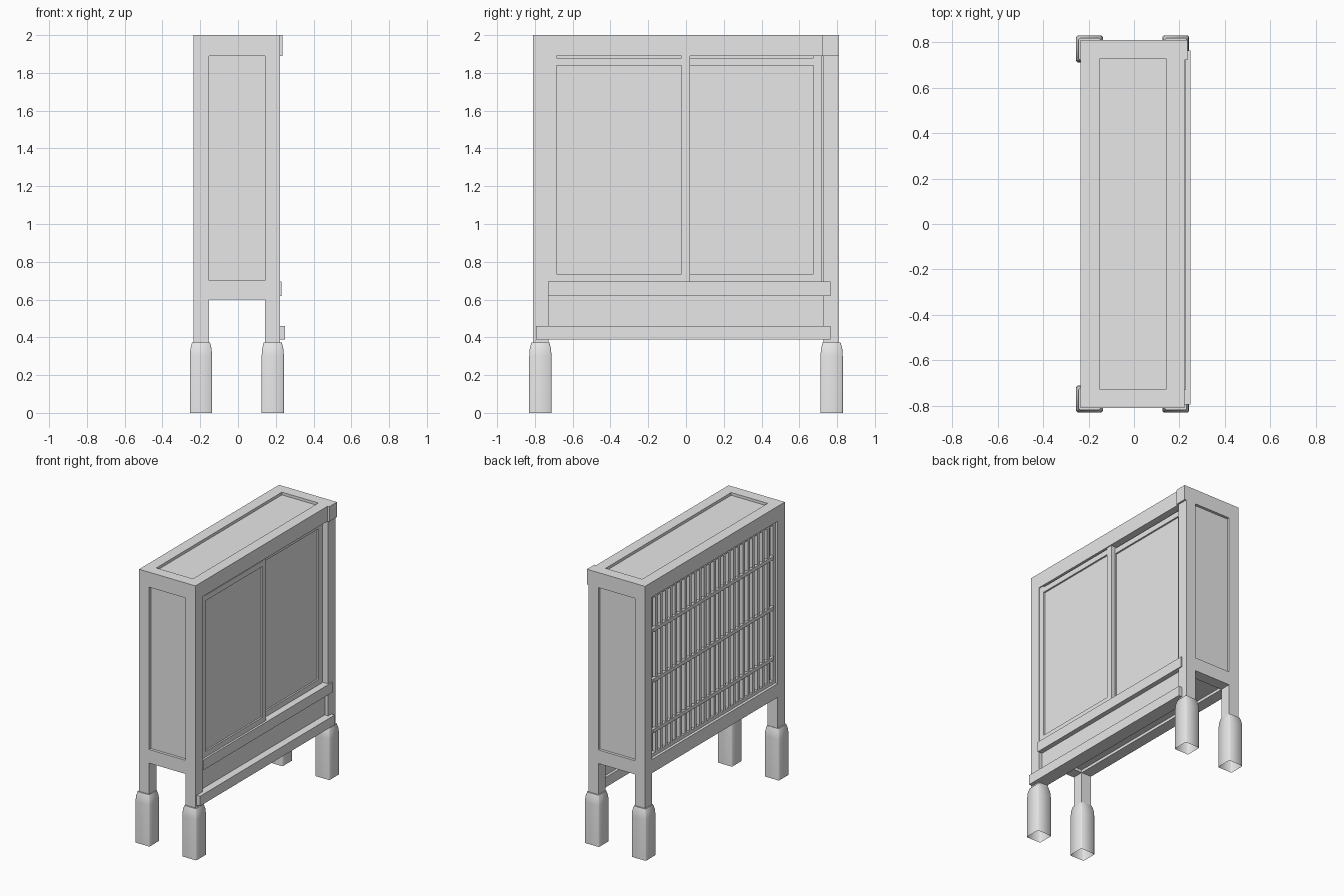
import bpy
import bmesh
from mathutils import Matrix, Vector

cube = bpy.data.objects.get("Cube")
if cube:
    bpy.data.objects.remove(cube, do_unlink=True)

grey = bpy.data.materials.new("plain_grey")
grey.use_nodes = True
grey.diffuse_color = (0.8, 0.8, 0.8, 1)
grey.node_tree.nodes["Principled BSDF"].inputs["Base Color"].default_value = (0.8, 0.8, 0.8, 1)


def finish(name, bm):
    mesh = bpy.data.meshes.new(name)
    bm.to_mesh(mesh)
    bm.free()
    mesh.materials.append(grey)
    obj = bpy.data.objects.new(name, mesh)
    bpy.context.collection.objects.link(obj)
    return obj


def add_box(bm, x, y, z):
    size = Vector((x[1] - x[0], y[1] - y[0], z[1] - z[0]))
    mid = Vector((sum(x), sum(y), sum(z))) / 2
    bmesh.ops.create_cube(bm, size=1, matrix=Matrix.LocRotScale(mid, None, size))


def boxes(name, *parts):
    bm = bmesh.new()
    for part in parts:
        add_box(bm, *part)
    return finish(name, bm)


BACK, FRONT, END = -0.235, 0.222, 0.81
IN_BACK, IN_FRONT, IN_END = -0.153, 0.143, 0.727
TOP, HEAD, SILL, FLOOR = 2.0, 1.89, 0.70, 0.60

# Corner posts, running down into the feet
for x_name, x in (("left", (IN_FRONT, FRONT)), ("right", (BACK, IN_BACK))):
    for y_name, y in (("front", (-END, -IN_END)), ("back", (IN_END, END))):
        boxes(f"{y_name}_{x_name}_post", (x, y, (0.35, HEAD)))

# Top frame with a sunken panel
boxes("top_frame",
      ((BACK, IN_BACK), (-END, END), (HEAD, TOP)),
      ((IN_FRONT, FRONT), (-END, END), (HEAD, TOP)),
      ((IN_BACK, IN_FRONT), (-END, -IN_END), (HEAD, TOP)),
      ((IN_BACK, IN_FRONT), (IN_END, END), (HEAD, TOP)))
boxes("top_panel", ((IN_BACK, IN_FRONT), (-IN_END, IN_END), (1.95, 1.98)))
boxes("top_corner_block", ((0.2, 0.236), (0.722, END), (HEAD, TOP)))

# Closed ends: bottom rail and sunken panel
for name, s in (("front", -1), ("back", 1)):
    boxes(f"{name}_end_rail", ((IN_BACK, IN_FRONT), sorted((s * IN_END, s * END)), (FLOOR, SILL)))
    boxes(f"{name}_end_panel", ((IN_BACK, IN_FRONT), sorted((s * 0.77, s * 0.79)), (SILL, HEAD)))

# Floor and the rail below the lattice
boxes("floor", ((IN_BACK, 0.2), (-IN_END, IN_END), (0.62, 0.65)))
boxes("lattice_sill", ((BACK, IN_BACK), (-IN_END, IN_END), (FLOOR, SILL)))

# Rails and apron on the door side
boxes("door_sill", ((0.13, 0.23), (-0.73, 0.765), (0.62, 0.695)))
boxes("apron_panel", ((0.17, 0.195), (-IN_END, IN_END), (0.46, 0.62)))
boxes("lower_rail", ((0.15, 0.25), (-0.795, 0.765), (0.388, 0.46)))


# Two overlapping sliding doors
def door(name, x, y):
    depth, border = (x - 0.03, x), 0.045
    y0, y1 = y
    boxes(name + "_frame",
          (depth, (y0, y0 + border), (0.695, HEAD)),
          (depth, (y1 - border, y1), (0.695, HEAD)),
          (depth, (y0 + border, y1 - border), (0.695, 0.735)),
          (depth, (y0 + border, y1 - border), (1.84, 1.88)))
    boxes(name + "_panel", ((x - 0.025, x - 0.012), (y0 + border, y1 - border), (0.735, 1.84)))


door("outer_door", 0.215, (-0.73, 0.02))
door("inner_door", 0.18, (-0.025, 0.72))

# Lattice screen: border, upright slats, cross bars and backing
edge = 0.025
slat_x, y_in = (-0.215, -0.19), IN_END - edge
boxes("lattice_border",
      (slat_x, (-IN_END, -y_in), (SILL, HEAD)),
      (slat_x, (y_in, IN_END), (SILL, HEAD)),
      (slat_x, (-y_in, y_in), (SILL, SILL + edge)),
      (slat_x, (-y_in, y_in), (HEAD - edge, HEAD)))
count = 24
slats = []
for i in range(count):
    y = -y_in + 2 * y_in * (i + 1) / (count + 1)
    slats.append((slat_x, (y - 0.012, y + 0.012), (SILL + edge, HEAD - edge)))
boxes("lattice_slats", *slats)
boxes("lattice_cross_bars",
      *[((-0.222, -0.2), (-y_in, y_in), (z - 0.013, z + 0.013)) for z in (0.89, 1.26, 1.63)])
boxes("lattice_backing", ((-0.175, -0.16), (-IN_END, IN_END), (SILL, HEAD)))


# Hollow boot-shaped feet, open underneath
def foot(name, x, y):
    bm = bmesh.new()
    rings = []
    for half, z in ((0.059, 0), (0.059, 0.3), (0.056, 0.34), (0.048, 0.372)):
        cut = 0.006
        outline = ((half, half - cut), (half - cut, half), (cut - half, half), (-half, half - cut),
                   (-half, cut - half), (cut - half, -half), (half - cut, -half), (half, cut - half))
        rings.append([bm.verts.new((x + a, y + b, z)) for a, b in outline])
    n = len(outline)
    for low, high in zip(rings, rings[1:]):
        for i in range(n):
            j = (i + 1) % n
            bm.faces.new((low[i], low[j], high[j], high[i]))
    bm.faces.new(rings[-1])
    obj = finish(name, bm)
    bpy.ops.object.select_all(action="DESELECT")
    obj.select_set(True)
    bpy.context.view_layer.objects.active = obj
    bpy.ops.object.shade_smooth_by_angle(angle=0.9)


for x_name, x in (("left", 0.184), ("right", -0.196)):
    for y_name, y in (("front", -0.771), ("back", 0.771)):
        foot(f"{y_name}_{x_name}_foot", x, y)
